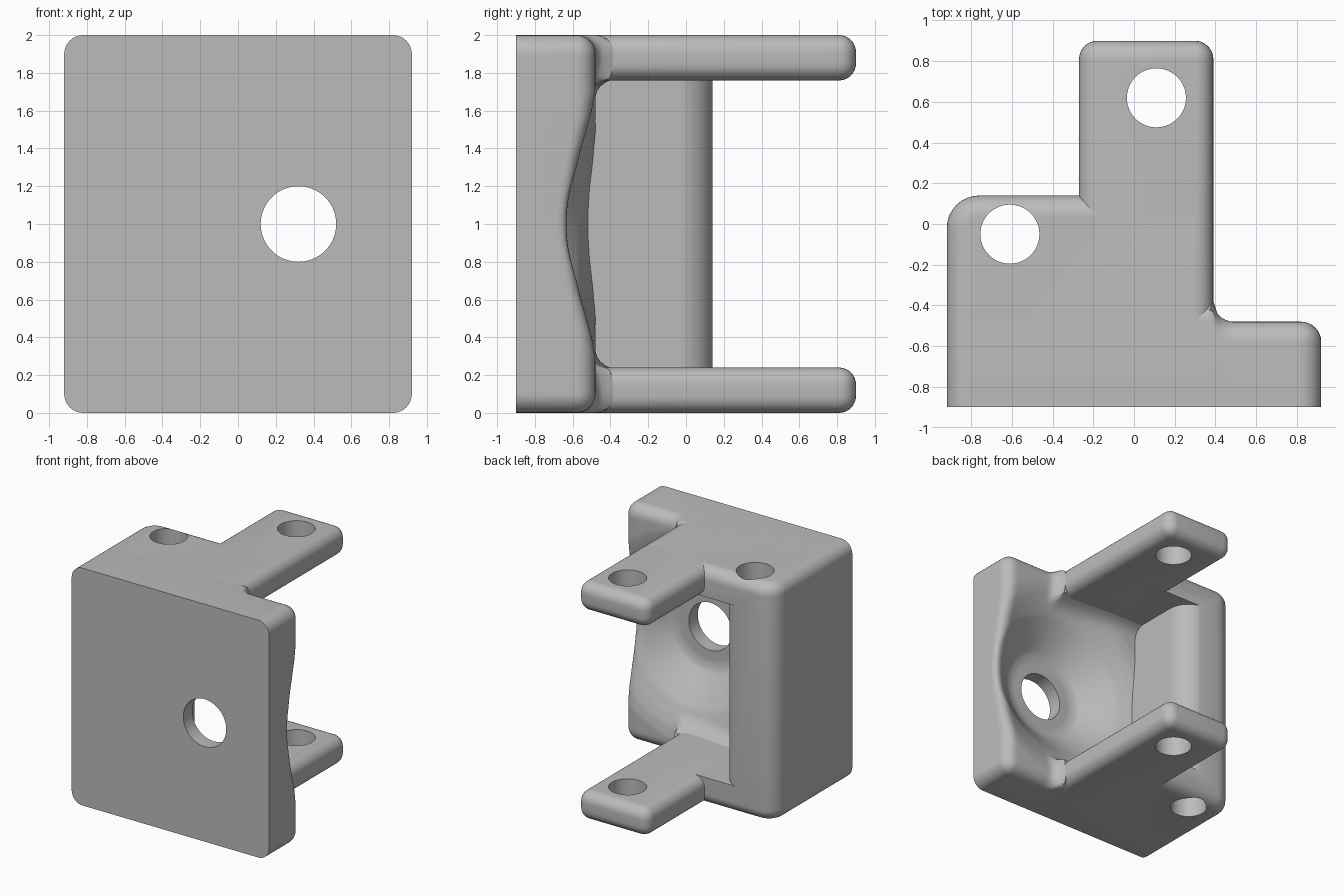
import bpy, bmesh, math

old = bpy.data.objects.get("Cube")
if old:
    bpy.data.objects.remove(old, do_unlink=True)

grey = bpy.data.materials.new("plain grey")
grey.use_nodes = True
colour = (0.5, 0.5, 0.5, 1)
grey.diffuse_color = colour
grey.node_tree.nodes["Principled BSDF"].inputs["Base Color"].default_value = colour

R = 0.1            # general edge rounding
HALF_X, HALF_Z = 0.92, 1.0
PLATE_FRONT, PLATE_BACK = -0.9, -0.48
ARM_LEFT, ARM_T = 0.39, 0.24


def finish_mesh(name, bm):
    bmesh.ops.recalc_face_normals(bm, faces=bm.faces)
    mesh = bpy.data.meshes.new(name)
    bm.to_mesh(mesh)
    bm.free()
    mesh.materials.append(grey)
    obj = bpy.data.objects.new(name, mesh)
    bpy.context.collection.objects.link(obj)
    return obj


def box_bm(x0, x1, y0, y1, z0, z1):
    bm = bmesh.new()
    bmesh.ops.create_cube(bm, size=1)
    for v in bm.verts:
        v.co.x = x1 if v.co.x > 0 else x0
        v.co.y = y1 if v.co.y > 0 else y0
        v.co.z = z1 if v.co.z > 0 else z0
    return bm


def round_edges(bm, edges, width):
    bmesh.ops.bevel(bm, geom=edges, offset=width, segments=8,
                    profile=0.5, affect='EDGES', clamp_overlap=True)


def prism(name, outline, z0, z1):
    bm = bmesh.new()
    face = bm.faces.new([bm.verts.new((x, y, z0)) for x, y in outline])
    top = bmesh.ops.extrude_face_region(bm, geom=[face])["geom"]
    for v in top:
        if isinstance(v, bmesh.types.BMVert):
            v.co.z = z1
    return finish_mesh(name, bm)


def circle(cx, cy, r, n=64):
    return [(cx + r * math.cos(math.tau * i / n), cy + r * math.sin(math.tau * i / n))
            for i in range(n)]


def cut(obj, cutter):
    mod = obj.modifiers.new("cut", 'BOOLEAN')
    mod.operation = 'DIFFERENCE'
    mod.solver = 'EXACT'
    mod.object = cutter
    bpy.context.view_layer.objects.active = obj
    bpy.ops.object.modifier_apply(modifier=mod.name)
    bpy.data.objects.remove(cutter, do_unlink=True)


def smooth(obj):
    bpy.ops.object.select_all(action='DESELECT')
    obj.select_set(True)
    bpy.context.view_layer.objects.active = obj
    bpy.ops.object.shade_smooth_by_angle(angle=math.radians(35))


# Bowl profile: distance from the hole axis, depth
BOWL = [(0.30, -0.78), (0.36, -0.765), (0.42, -0.72), (0.53, -0.635),
        (0.62, -0.57), (0.72, -0.525), (0.80, -0.495), (0.88, PLATE_BACK)]
HOLE_X = 0.32


def bowl(r):
    if r <= BOWL[0][0]:
        return BOWL[0][1]
    for (r0, y0), (r1, y1) in zip(BOWL, BOWL[1:]):
        if r <= r1:
            return y0 + (y1 - y0) * (r - r0) / (r1 - r0)
    return PLATE_BACK


def quarter(d):
    """Drop of a quarter-round at distance d from its edge."""
    t = R - min(max(d, 0), R)
    return R - math.sqrt(max(R * R - t * t, 0))


def back_height(x, z):
    # bowl, outer edge rounding, and concave fillet around the arms
    zc = z - 1
    qx, qz = abs(x) - HALF_X + R, abs(zc) - HALF_Z + R
    inside = R - math.hypot(max(qx, 0), max(qz, 0)) - min(max(qx, qz), 0)
    to_arm = math.hypot(max(x - ARM_LEFT, 0), max(HALF_Z - ARM_T - abs(zc), 0))
    return bowl(math.hypot(x - HOLE_X, zc)) + quarter(to_arm) - quarter(inside)


def spaced(half, n):
    """Positions from -half to half, denser in the rounded ends."""
    ends = [half - R * (1 - math.cos(k / 8 * math.pi / 2)) for k in range(8)]
    flat = half - R
    mid = [flat - 2 * flat * i / n for i in range(n + 1)]
    return ends + mid + [-e for e in reversed(ends)]


# Mounting plate with dished back
bm = bmesh.new()
rows = []
xs = spaced(HALF_X, 80)
for zc in spaced(HALF_Z, 84):
    t = max(abs(zc) - HALF_Z + R, 0)
    width = HALF_X - R + math.sqrt(max(R * R - t * t, 0))
    rows.append([])
    for x in xs:
        px = x / HALF_X * width
        rows[-1].append(bm.verts.new((px, back_height(px, zc + 1), zc + 1)))
for a, b in zip(rows, rows[1:]):
    for i in range(len(xs) - 1):
        bm.faces.new((a[i], a[i + 1], b[i + 1], b[i]))
rim = rows[0] + [r[-1] for r in rows[1:-1]] + rows[-1][::-1] + [r[0] for r in rows[-2:0:-1]]
front = [bm.verts.new((v.co.x, PLATE_FRONT, v.co.z)) for v in rim]
for i in range(len(rim)):
    j = (i + 1) % len(rim)
    bm.faces.new((rim[i], rim[j], front[j], front[i]))
bm.faces.new(front)
plate = finish_mesh("mounting_plate", bm)
drill = prism("plate_drill", circle(HOLE_X, -1, 0.2), -0.5, 0.5)
drill.rotation_euler.x = math.radians(90)
drill.location = (0, -0.9, 2)
bpy.context.view_layer.update()
cut(plate, drill)
smooth(plate)

# Side block with the open pocket and a vertical hole
bm = box_bm(-HALF_X, 0.3, -0.8, 0.14, 0, 2)
corner = [e for e in bm.edges
          if all(v.co.x < -0.9 and v.co.y > 0.1 for v in e.verts)]
round_edges(bm, corner, 0.16)
outer = [e for e in bm.edges
         if abs(e.verts[0].co.z - e.verts[1].co.z) < 0.001
         and not all(v.co.x > 0.29 for v in e.verts)
         and not all(v.co.y < -0.79 for v in e.verts)]
round_edges(bm, outer, R)
block = finish_mesh("side_block", bm)

cx, cy, boss = -0.61, -0.05, 0.195
arc = [(cx + boss * math.cos(math.radians(78) * i / 16),
        cy + boss * math.sin(math.radians(78) * i / 16)) for i in range(17)]
pocket = [(0.6, -0.88), (cx + boss, -0.88)] + arc + [(arc[-1][0], 0.3), (0.6, 0.3)]
cut(block, prism("pocket_cutter", pocket, ARM_T, 2 - ARM_T))
cut(block, prism("block_drill", circle(cx, cy, 0.145), -0.2, 2.2))
smooth(block)

# Two rounded arms, each with a pin hole
for name, z0 in (("lower_arm", 0), ("upper_arm", 2 - ARM_T)):
    bm = box_bm(-0.27, ARM_LEFT, -0.65, 0.9, z0, z0 + ARM_T)
    round_edges(bm, [e for e in bm.edges if any(v.co.y > 0 for v in e.verts)], 0.09)
    arm = finish_mesh(name, bm)
    cut(arm, prism("arm_drill", circle(0.11, 0.62, 0.145), z0 - 0.2, z0 + 0.5))
    smooth(arm)
